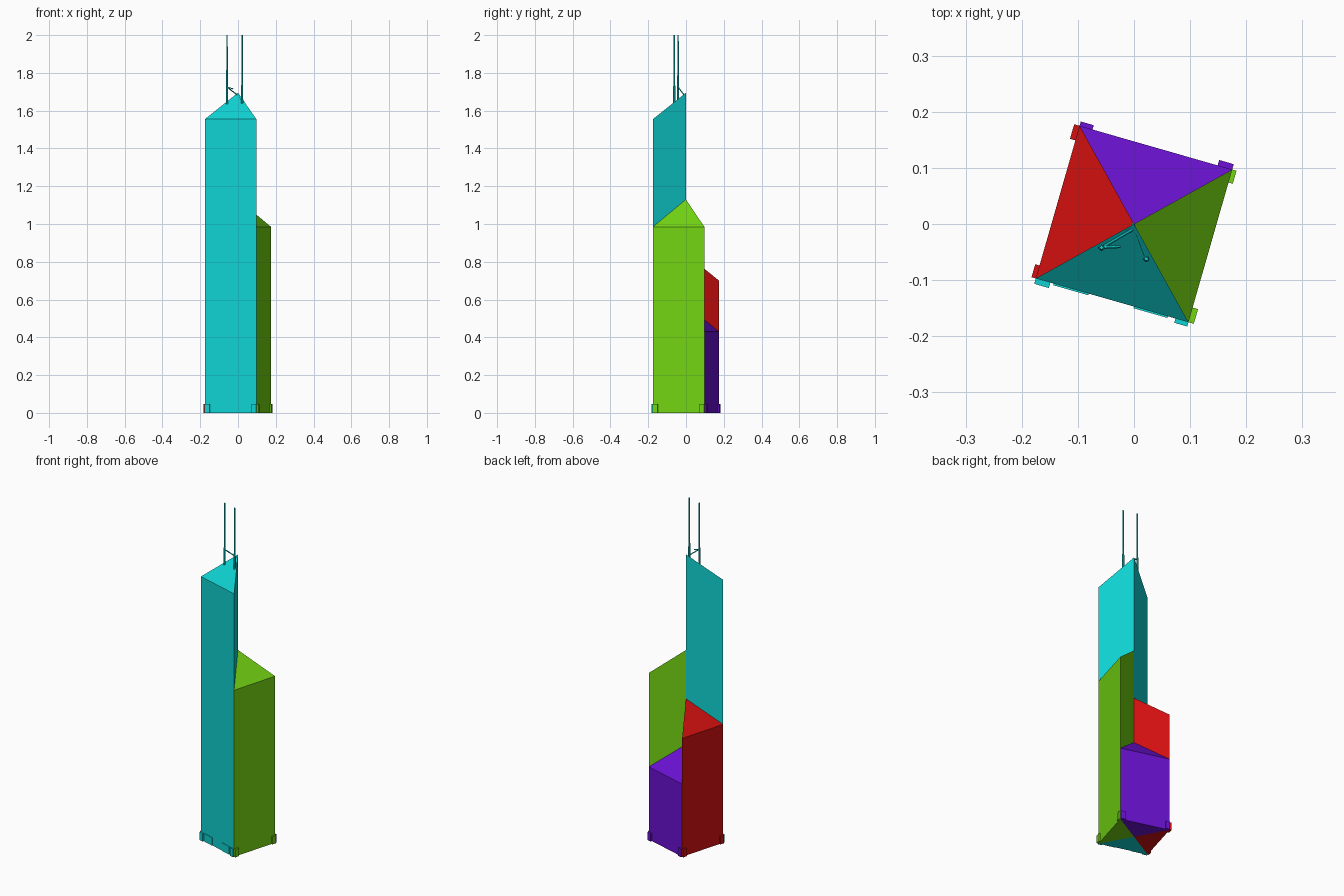
import bpy, bmesh, math
from mathutils import Vector

cube = bpy.data.objects.get("Cube")
if cube:
    bpy.data.objects.remove(cube)


def material(name, rgb):
    m = bpy.data.materials.new(name)
    m.use_nodes = True
    col = (*rgb, 1)
    m.diffuse_color = col
    m.node_tree.nodes["Principled BSDF"].inputs["Base Color"].default_value = col
    return m


CYAN = material("cyan", (0.005, 0.65, 0.65))
GREEN = material("green", (0.17, 0.66, 0.006))
PURPLE = material("purple", (0.15, 0.006, 0.66))
RED = material("red", (0.66, 0.005, 0.005))


def add_object(name, bm, mat):
    bmesh.ops.recalc_face_normals(bm, faces=bm.faces)
    me = bpy.data.meshes.new(name)
    bm.to_mesh(me)
    bm.free()
    me.materials.append(mat)
    ob = bpy.data.objects.new(name, me)
    bpy.context.collection.objects.link(ob)
    return ob


def prism(name, base, tops, mat):
    """Closed prism on z = 0 with one top height per base corner."""
    bm = bmesh.new()
    lo = [bm.verts.new((p[0], p[1], 0)) for p in base]
    hi = [bm.verts.new((p[0], p[1], z)) for p, z in zip(base, tops)]
    n = len(base)
    bm.faces.new(lo[::-1])
    bm.faces.new(hi)
    for i in range(n):
        j = (i + 1) % n
        bm.faces.new((lo[i], lo[j], hi[j], hi[i]))
    return add_object(name, bm, mat)


def rod(name, points, mat, sides=8):
    """Straight rod through (point, radius) stations."""
    bm = bmesh.new()
    axis = (points[-1][0] - points[0][0]).normalized()
    side = axis.orthogonal().normalized()
    other = axis.cross(side)
    rings = []
    for p, r in points:
        rings.append([bm.verts.new(p + r * (math.cos(a) * side + math.sin(a) * other))
                      for a in (2 * math.pi * k / sides for k in range(sides))])
    for a, b in zip(rings, rings[1:]):
        for k in range(sides):
            j = (k + 1) % sides
            bm.faces.new((a[k], a[j], b[j], b[k]))
    bm.faces.new(rings[0][::-1])
    bm.faces.new(rings[-1])
    return add_object(name, bm, mat)


# Plan corners of the turned square, counterclockwise from the front left of the plan
corners = [Vector(c) for c in ((-0.175, -0.097), (0.097, -0.175),
                               (0.175, 0.097), (-0.097, 0.175))]
wings = [("front", CYAN, 1.555, 1.695), ("left", GREEN, 0.985, 1.13),
         ("back", PURPLE, 0.43, 0.572), ("right", RED, 0.70, 0.842)]

for i, (side, mat, eave, apex) in enumerate(wings):
    # Triangular tower wing with a roof rising to the centre
    p, q = corners[i], corners[(i + 1) % 4]
    prism(side + "_wing", [Vector((0, 0)), p, q], [apex, eave, eave], mat)
    # Thin plates along the foot of the outer wall: start, end, depth
    length = (q - p).length
    u = (q - p) / length
    n = Vector((u.y, -u.x))
    plates = [(0, 0.027, 0.01), (length - 0.024, length, 0.008)]
    if side == "front":
        plates += [(0.033, 0.098, 0.003), (0.182, 0.245, 0.003)]
    for k, (a, b, d) in enumerate(plates):
        base = [p + u * a + n * d, p + u * b + n * d,
                p + u * b - n * 0.002, p + u * a - n * 0.002]
        prism(f"{side}_foot_plate_{k + 1}", base, [0.047] * 4, mat)

# Twin roof masts, stepped to a thinner upper part
for name, x, y in (("right_mast", -0.058, -0.042), ("left_mast", 0.022, -0.062)):
    rod(name, [(Vector((x, y, z)), r) for z, r in
               ((1.61, 0.006), (1.73, 0.0055), (1.74, 0.0045), (2.0, 0.0035))], CYAN)

# Struts bracing the masts against the roof tip
struts = [((-0.058, -0.042, 1.725), (0, -0.008, 1.68)),
          ((-0.058, -0.042, 1.725), (-0.025, -0.04, 1.715)),
          ((0.022, -0.062, 1.64), (-0.002, 0, 1.69))]
for k, (a, b) in enumerate(struts):
    rod(f"mast_strut_{k + 1}", [(Vector(a), 0.003), (Vector(b), 0.003)], CYAN, 6)
